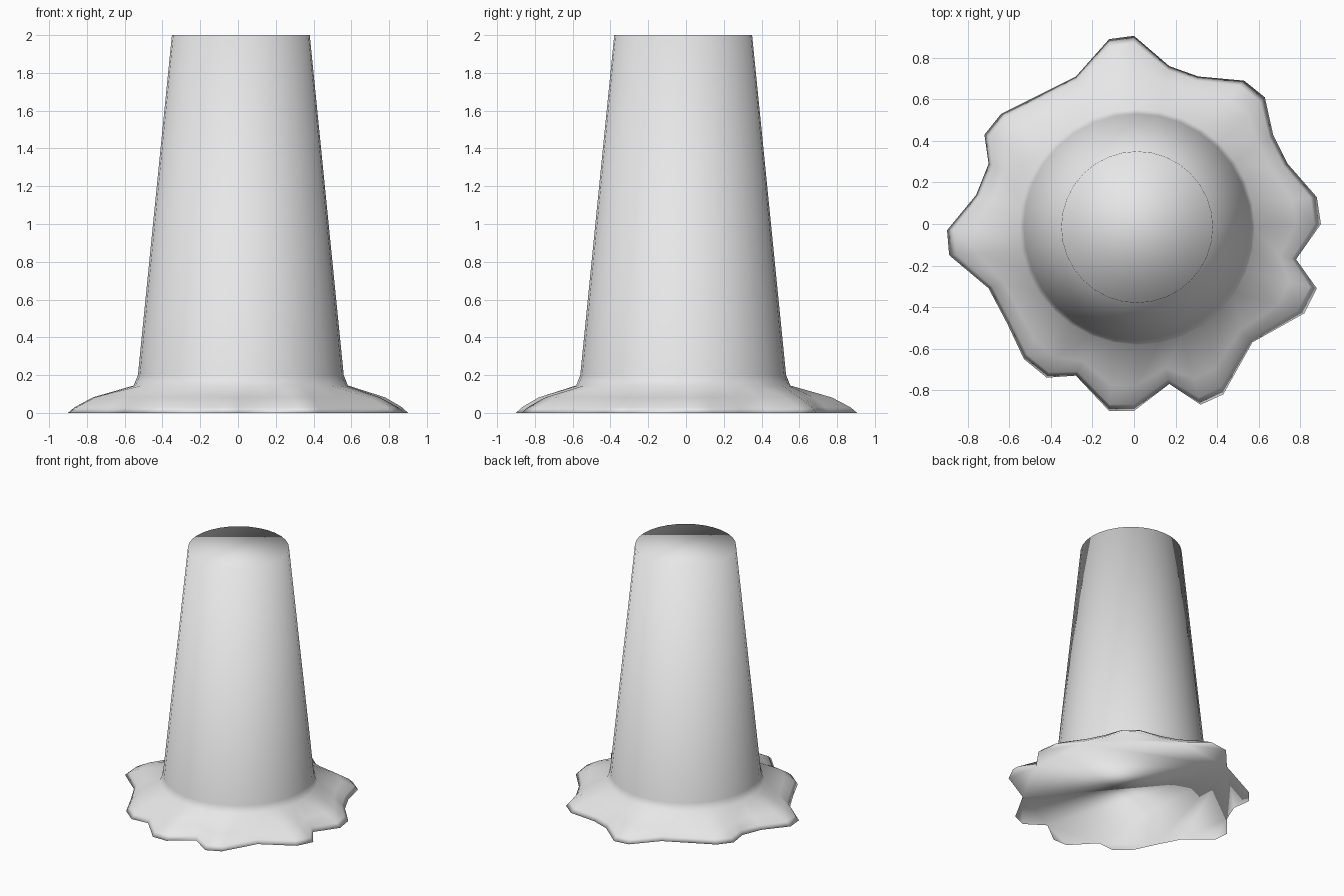
import bpy, bmesh, math
from mathutils import Vector

cube = bpy.data.objects.get("Cube")
if cube:
    bpy.data.objects.remove(cube, do_unlink=True)

# Plain light grey finish
grey = bpy.data.materials.new("light grey")
grey.use_nodes = True
colour = (0.8, 0.8, 0.8, 1.0)
grey.diffuse_color = colour
grey.node_tree.nodes["Principled BSDF"].inputs["Base Color"].default_value = colour

# Irregular skirt outline in hundredths, counter-clockwise from the back
OUTLINE = [
    (0, 90.6), (-12, 89), (-28, 71), (-46, 62), (-64, 53), (-72, 43), (-70, 29), (-76, 14),
    (-90, -3), (-89, -15), (-70, -31), (-61, -48), (-53, -65), (-42, -74), (-28, -73), (-12, -90),
    (0, -90), (17, -77), (32, -87), (43, -82), (57, -57), (82, -43), (88, -31), (78, -17),
    (90, 0), (88, 13), (74, 29), (67, 43), (63, 61), (53, 69), (31, 71), (17, 76),
]
SIDES = len(OUTLINE)
CENTRE = Vector((0.015, -0.015, 0))
NECK_RADIUS = 0.567


def circle(radius, z):
    """Round ring of the tapered column."""
    points = []
    for i in range(SIDES):
        angle = math.pi / 2 + math.tau * i / SIDES
        points.append(CENTRE + Vector((radius * math.cos(angle), radius * math.sin(angle), z)))
    return points


def skirt_ring(spread, z):
    """Ring part of the way from the neck to the skirt outline."""
    ring = []
    for neck, (x, y) in zip(circle(NECK_RADIUS, 0), OUTLINE):
        point = neck.lerp(Vector((x / 100, y / 100, 0)), spread)
        point.z = z
        ring.append(point)
    return ring


# Rings from the skirt rim up to the column top
rings = [
    skirt_ring(1.0, 0.0),
    skirt_ring(0.9, 0.03),
    skirt_ring(0.62, 0.082),
    circle(NECK_RADIUS, 0.145),
    circle(0.545, 0.2),
    circle(0.365, 2.0),
]

bm = bmesh.new()
loops = [[bm.verts.new(point) for point in ring] for ring in rings]
for low, high in zip(loops, loops[1:]):
    for i in range(SIDES):
        j = (i + 1) % SIDES
        bm.faces.new((low[i], low[j], high[j], high[i]))

# Closed underside and flat top
bm.faces.new(list(reversed(loops[0])))
bm.faces.new(loops[-1])
for face in bm.faces:
    face.smooth = True

mesh = bpy.data.meshes.new("flared_column")
bm.to_mesh(mesh)
bm.free()
mesh.materials.append(grey)
column = bpy.data.objects.new("flared_column", mesh)
bpy.context.collection.objects.link(column)
